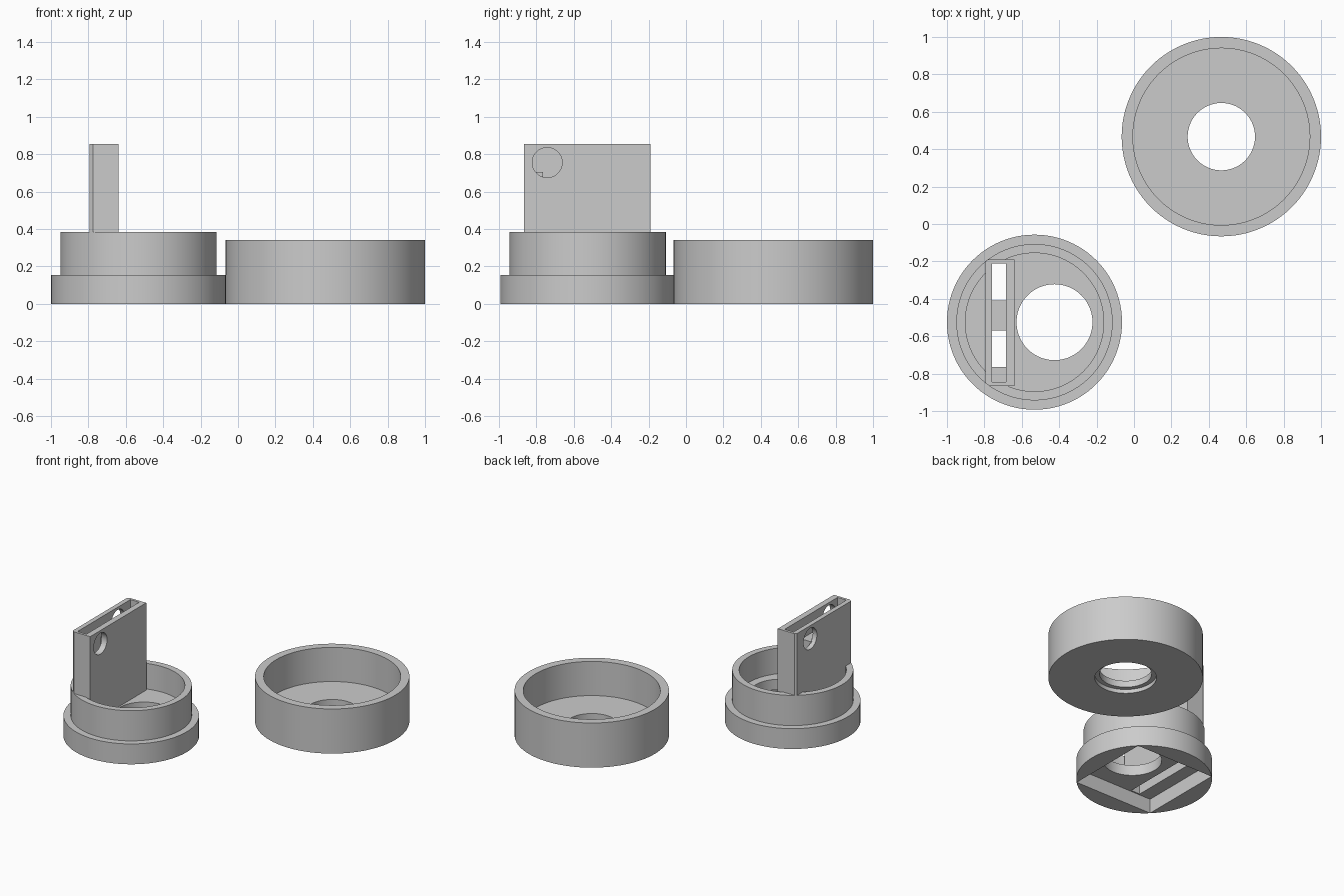
import bpy, bmesh, math
from mathutils import Matrix, Vector

if "Cube" in bpy.data.objects:
    bpy.data.objects.remove(bpy.data.objects["Cube"])

SEGMENTS = 96
grey = bpy.data.materials.new("plain grey")
grey.diffuse_color = (0.6, 0.6, 0.6, 1)
grey.use_nodes = True
grey.node_tree.nodes["Principled BSDF"].inputs["Base Color"].default_value = grey.diffuse_color


def finish(name, bm, location=(0, 0, 0)):
    bmesh.ops.recalc_face_normals(bm, faces=bm.faces)
    mesh = bpy.data.meshes.new(name)
    bm.to_mesh(mesh)
    bm.free()
    mesh.materials.append(grey)
    obj = bpy.data.objects.new(name, mesh)
    obj.location = location
    bpy.context.collection.objects.link(obj)
    return obj


def lathe(name, profile, location):
    """Closed solid from an (r, z) profile turned about z."""
    bm = bmesh.new()
    verts = [bm.verts.new((r, 0, z)) for r, z in profile]
    edges = [bm.edges.new((verts[i], verts[(i + 1) % len(verts)]))
             for i in range(len(verts))
             if profile[i][0] > 0 or profile[(i + 1) % len(verts)][0] > 0]
    bmesh.ops.spin(bm, geom=verts + edges, cent=(0, 0, 0), axis=(0, 0, 1),
                   angle=math.tau, steps=SEGMENTS, use_merge=False)
    bmesh.ops.remove_doubles(bm, verts=bm.verts, dist=1e-5)
    return finish(name, bm, location)


def box(name, low, high):
    low, high = Vector(low), Vector(high)
    bm = bmesh.new()
    bmesh.ops.create_cube(bm, size=1, matrix=Matrix.Translation((low + high) / 2)
                          @ Matrix.Diagonal((*(high - low), 1)))
    return finish(name, bm)


def cylinder(name, radius, depth, centre, along_x=False):
    turn = Matrix.Rotation(math.pi / 2, 4, 'Y') if along_x else Matrix()
    bm = bmesh.new()
    bmesh.ops.create_cone(bm, cap_ends=True, segments=SEGMENTS, radius1=radius,
                          radius2=radius, depth=depth,
                          matrix=Matrix.Translation(centre) @ turn)
    return finish(name, bm)


def boolean(target, tool, operation):
    mod = target.modifiers.new("cut", 'BOOLEAN')
    mod.operation, mod.object, mod.solver = operation, tool, 'EXACT'
    bpy.context.view_layer.objects.active = target
    bpy.ops.object.modifier_apply(modifier=mod.name)
    bpy.data.objects.remove(tool)


# Open cup with a stepped hole through its floor
cup = lathe("cup", [(0.213, 0), (0.533, 0), (0.533, 0.34), (0.473, 0.34),
                    (0.473, 0.08), (0.18, 0.08), (0.18, 0.03), (0.213, 0.03)],
            (0.467, 0.467, 0))

# Flanged base with a raised rim
CX, CY = -0.532, -0.525
base = lathe("base", [(0, 0), (0.468, 0), (0.468, 0.155), (0.418, 0.155),
                      (0.418, 0.385), (0.37, 0.385), (0.37, 0.19), (0, 0.19)],
             (CX, CY, 0))

# Upright hollow plate, its corners trimmed to the rim
plate = box("plate", (-0.795, -0.865, 0.15), (-0.64, -0.19, 0.855))
boolean(plate, cylinder("trim", 0.4178, 2, (CX, CY, 0.5)), 'INTERSECT')
boolean(base, plate, 'UNION')

# Square recess below, round floor hole and plate slot
boolean(base, box("recess", (CX - 0.33, CY - 0.33, -0.1),
                  (CX + 0.33, CY + 0.33, 0.11)), 'DIFFERENCE')
boolean(base, cylinder("floor_hole", 0.203, 0.4, (-0.425, CY, 0.15)), 'DIFFERENCE')
boolean(base, box("slot", (-0.76, -0.845, 0.05), (-0.685, -0.21, 1)), 'DIFFERENCE')

# One round hole in each plate wall, at opposite ends
for x, y in ((-0.66, -0.742), (-0.80, -0.36)):
    boolean(base, cylinder("wall_hole", 0.08, 0.12, (x, y, 0.755), True), 'DIFFERENCE')

# Stops inside the slot
end_stop = box("end_stop", (-0.765, -0.85, 0.2), (-0.68, -0.765, 0.705))
middle_stop = box("middle_stop", (-0.765, -0.57, 0.2), (-0.68, -0.41, 0.705))

bpy.ops.object.select_all(action='DESELECT')
for obj in (cup, base):
    obj.select_set(True)
bpy.context.view_layer.objects.active = base
bpy.ops.object.shade_smooth_by_angle(angle=math.radians(30))
